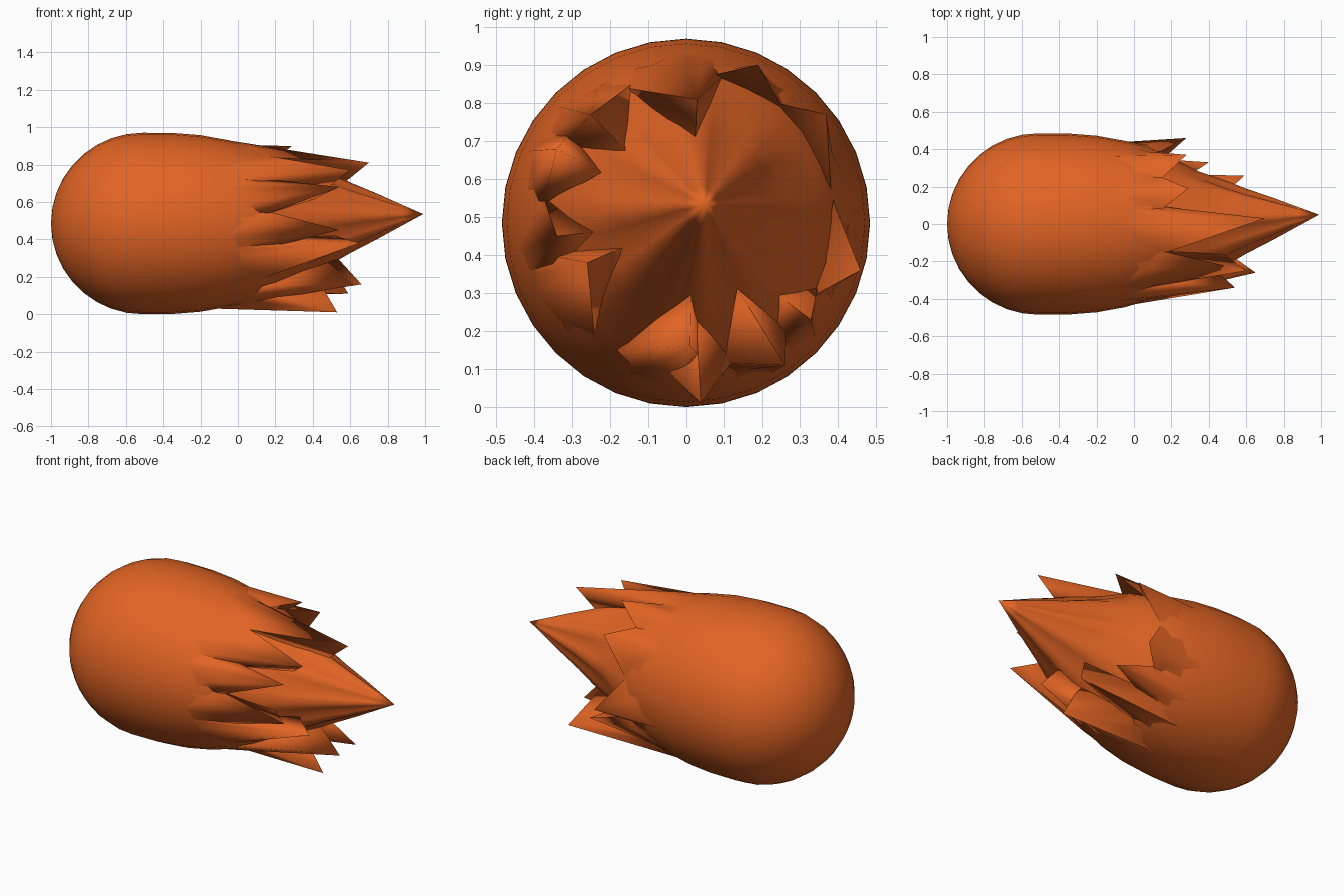
import bpy, bmesh, math
from mathutils import Vector

if "Cube" in bpy.data.objects:
    bpy.data.objects.remove(bpy.data.objects["Cube"])

orange = bpy.data.materials.new("flame orange")
orange.diffuse_color = (0.76, 0.128, 0.018, 1)
orange.use_nodes = True
orange.node_tree.nodes["Principled BSDF"].inputs["Base Color"].default_value = orange.diffuse_color

# Profile along x: (x, radius), round head then tapering tail
PROFILE = [(-0.51 - 0.49 * math.cos(math.radians(a)), 0.485 * math.sin(math.radians(a)))
           for a in range(10, 91, 10)]
PROFILE += [(-0.35, 0.484), (-0.2, 0.472), (-0.05, 0.445), (0.08, 0.412), (0.2, 0.365),
            (0.35, 0.295), (0.48, 0.235), (0.6, 0.175), (0.75, 0.11), (0.88, 0.05)]
TIP = Vector((0.99, 0.05, 0.535))


def axis(x):
    """Centre line, drifting towards the tip of the tail."""
    t = max(0, x) / TIP.x
    return Vector((x, 0.05 * t, 0.485 + 0.05 * t))


def on_body(x, ang, scale=1.0):
    """Point on the body; the tail is hollower on the back side."""
    r = 0.05
    for (x0, r0), (x1, r1) in zip(PROFILE, PROFILE[1:]):
        if x0 <= x <= x1:
            r = r0 + (r1 - r0) * (x - x0) / (x1 - x0)
    k = min(1, max(0, (x - 0.12) / 0.25))
    r *= scale * (1 - 0.16 * k * max(0, math.cos(ang)))
    return axis(x) + Vector((0, r * math.cos(ang), r * math.sin(ang)))


def make(name, bm, angle):
    bmesh.ops.recalc_face_normals(bm, faces=bm.faces)
    me = bpy.data.meshes.new(name)
    bm.to_mesh(me)
    bm.free()
    ob = bpy.data.objects.new(name, me)
    bpy.context.collection.objects.link(ob)
    me.materials.append(orange)
    bpy.ops.object.select_all(action='DESELECT')
    ob.select_set(True)
    bpy.context.view_layer.objects.active = ob
    bpy.ops.object.shade_smooth_by_angle(angle=math.radians(angle))


# Head and main tail, with shallow pleats in the tail
N = 32
bm = bmesh.new()
rings = []
for x, r in PROFILE:
    pleat = 0.08 * min(1, max(0, (x - 0.2) / 0.3))
    rings.append([bm.verts.new(on_body(x, 2 * math.pi * i / N,
                                       1 + pleat * math.cos(8 * 2 * math.pi * i / N)))
                  for i in range(N)])
for a, b in zip(rings, rings[1:]):
    for i in range(N):
        j = (i + 1) % N
        bm.faces.new((a[i], a[j], b[j], b[i]))
nose, tip = bm.verts.new((-1, 0, 0.485)), bm.verts.new(TIP)
for i in range(N):
    j = (i + 1) % N
    bm.faces.new((nose, rings[0][j], rings[0][i]))
    bm.faces.new((tip, rings[-1][i], rings[-1][j]))
make("fireball_body", bm, 60)

# Flame tips in order around the tail
TIPS = [(0.70, 0.03, 0.81), (0.29, 0.19, 0.90), (0.28, 0.37, 0.77), (0.28, 0.46, 0.36),
        (0.40, 0.33, 0.23), (0.59, 0.26, 0.11), (0.53, 0.04, 0.01), (0.66, 0.01, 0.16),
        (0.65, -0.26, 0.38), (0.54, -0.34, 0.45), (0.54, -0.34, 0.68), (0.60, -0.25, 0.77)]
angles = [math.atan2(z - axis(x).z, y - axis(x).y) for x, y, z in TIPS]
low, high = math.radians(12), math.radians(25)
for n, (x, y, z) in enumerate(TIPS):
    ang = angles[n]
    # each flame spreads about halfway to its neighbours
    gap_r = (ang - angles[(n + 1) % len(TIPS)]) % (2 * math.pi)
    gap_l = (angles[n - 1] - ang) % (2 * math.pi)
    bm = bmesh.new()
    point = bm.verts.new((x, y, z))
    root = bm.verts.new(on_body(-0.12, ang, 0.995))
    inner = bm.verts.new(on_body(x - 0.13, ang))
    for sign, gap in ((-1, gap_r), (1, gap_l)):
        w = sign * max(low, min(gap / 2 + 0.03, high))
        side_root = bm.verts.new(on_body(-0.08, ang + w, 0.985))
        side = bm.verts.new(on_body(0.14, ang + w, 1.0))
        mid = bm.verts.new(on_body(0.08, ang + w / 2, 1.02))
        bm.faces.new((root, side_root, mid))
        bm.faces.new((side_root, side, mid))
        bm.faces.new((root, mid, point))
        bm.faces.new((mid, side, point))
        bm.faces.new((side, inner, point))
        bm.faces.new((side_root, inner, side))
        bm.faces.new((side_root, root, inner))
    make(f"flame_spike_{n + 1}", bm, 75)
